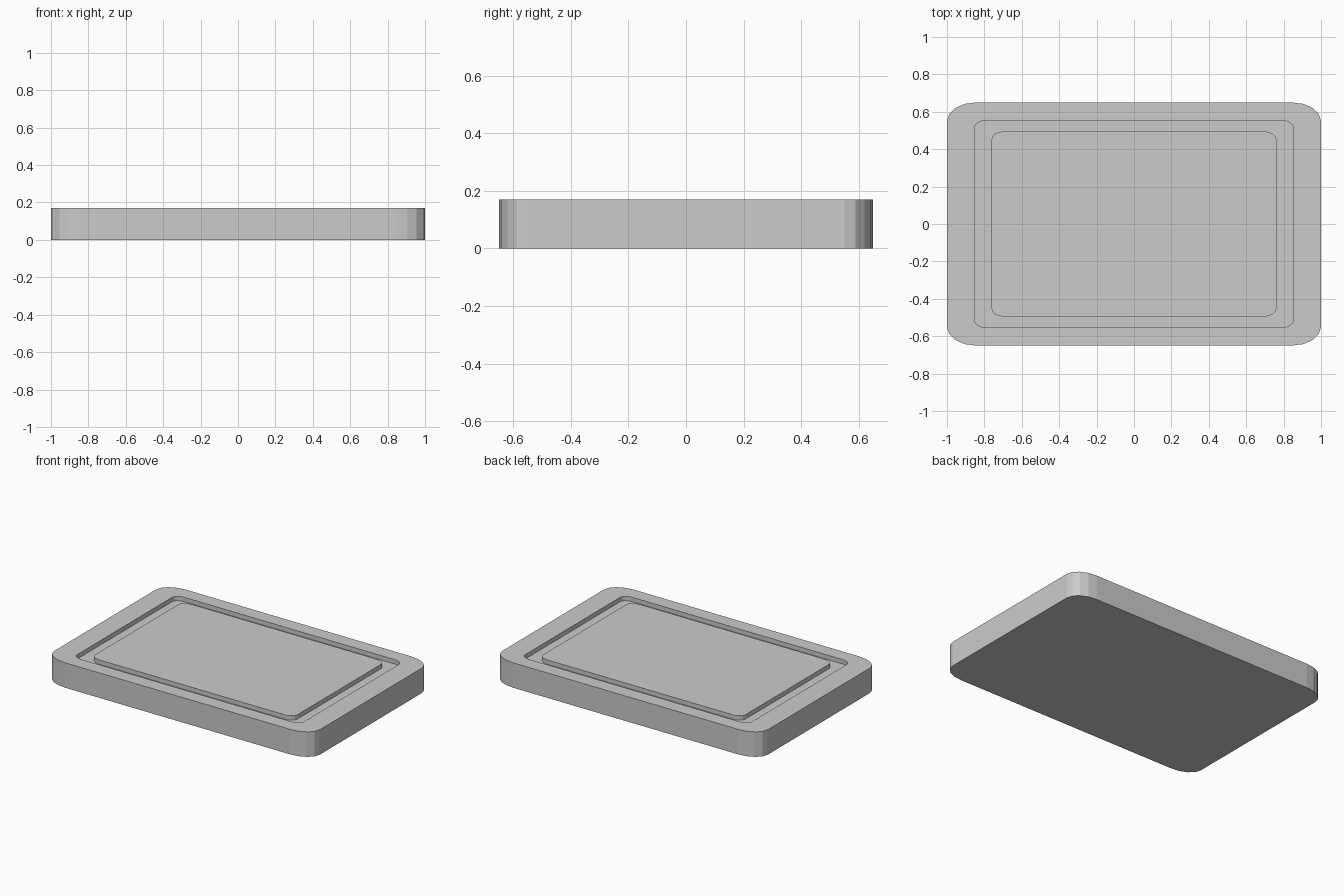
import bpy, bmesh, math

if "Cube" in bpy.data.objects:
    bpy.data.objects.remove(bpy.data.objects["Cube"])

HEIGHT, DEPTH, SEGS = 0.17, 0.03, 4


def ring(bm, hx, hy, rx, ry, z):
    """Rectangle outline with elliptical corners."""
    verts = []
    for q, (sx, sy) in enumerate([(1, 1), (-1, 1), (-1, -1), (1, -1)]):
        for k in range(SEGS + 1):
            a = math.pi / 2 * (q + k / SEGS)
            verts.append(bm.verts.new((sx * (hx - rx) + rx * math.cos(a),
                                       sy * (hy - ry) + ry * math.sin(a), z)))
    return verts


# Closed shell: outer wall, flat rim, juice groove, raised centre
outer = (1.0, 0.65, 0.154, 0.10)
groove = (0.853, 0.553, 0.06, 0.04)
centre = (0.762, 0.495, 0.065, 0.045)
floor = HEIGHT - DEPTH

bm = bmesh.new()
rings = [ring(bm, *size, z) for size, z in (
    (outer, 0), (outer, HEIGHT), (groove, HEIGHT),
    (groove, floor), (centre, floor), (centre, HEIGHT))]
for lo, hi in zip(rings, rings[1:]):
    n = len(lo)
    for i in range(n):
        j = (i + 1) % n
        bm.faces.new((lo[i], lo[j], hi[j], hi[i]))
bm.faces.new(rings[0][::-1])
bm.faces.new(rings[-1])

mesh = bpy.data.meshes.new("cutting_board")
bm.to_mesh(mesh)
bm.free()
board = bpy.data.objects.new("cutting_board", mesh)
bpy.context.collection.objects.link(board)
